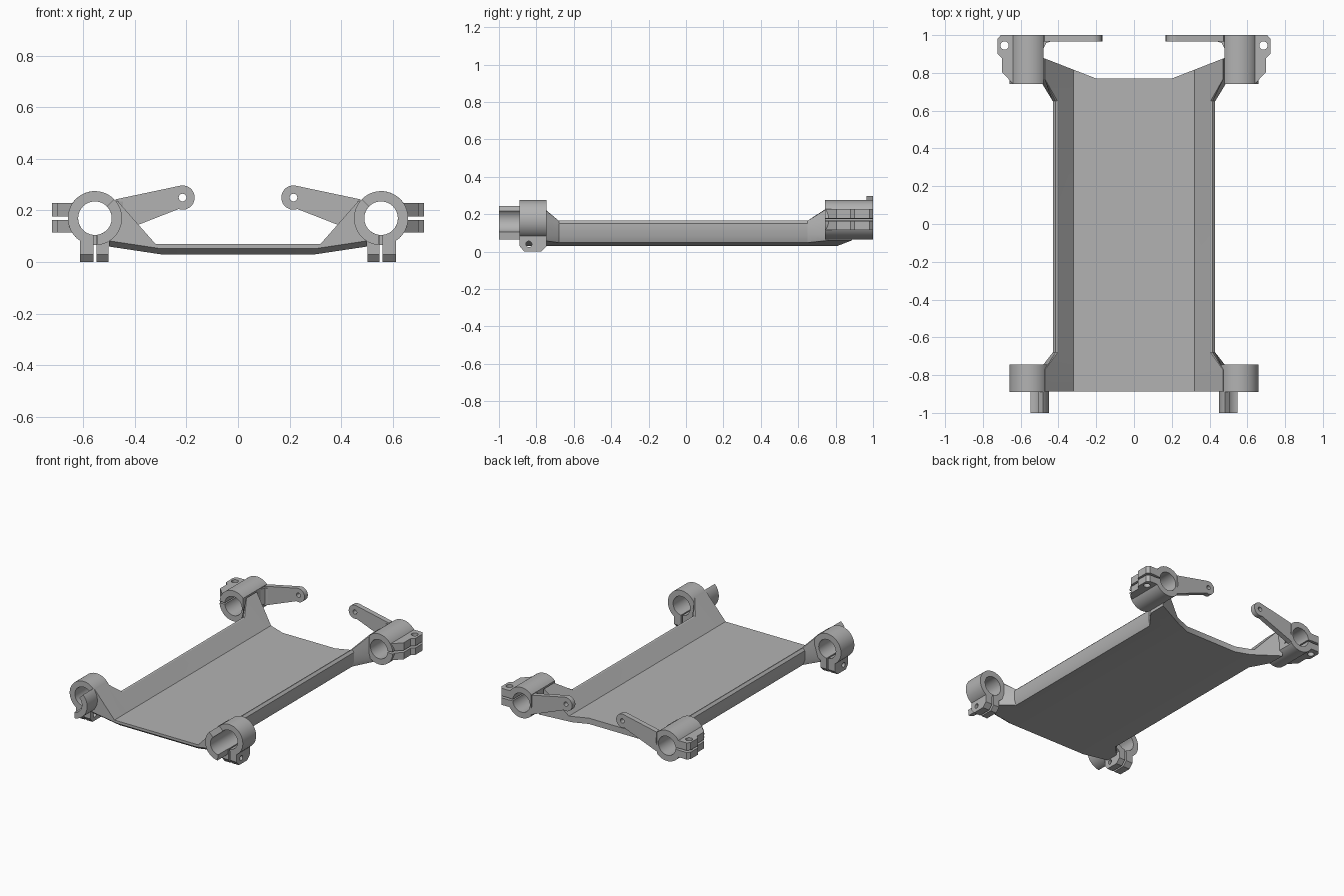
import bpy, bmesh
from math import sin, cos, radians

cube = bpy.data.objects.get("Cube")
if cube:
    bpy.data.objects.remove(cube, do_unlink=True)

grey = bpy.data.materials.new("plain_grey")
grey.use_nodes = True
TONE = (0.45, 0.45, 0.45, 1)
grey.diffuse_color = TONE
grey.node_tree.nodes["Principled BSDF"].inputs["Base Color"].default_value = TONE

CX, CZ = 0.555, 0.17          # clamp ring centre
OUTER, INNER = 0.105, 0.065   # clamp ring radii


def finish(name, bm, mirror=True):
    """Turn a bmesh into an object, mirrored across the centre plane."""
    bmesh.ops.remove_doubles(bm, verts=bm.verts, dist=0.0001)
    bmesh.ops.recalc_face_normals(bm, faces=bm.faces)
    mesh = bpy.data.meshes.new(name)
    bm.to_mesh(mesh)
    bm.free()
    mesh.materials.clear()
    mesh.materials.append(grey)
    for p in mesh.polygons:
        p.use_smooth = True
        p.material_index = 0
    mesh.set_sharp_from_angle(angle=radians(25))
    obj = bpy.data.objects.new(name, mesh)
    bpy.context.collection.objects.link(obj)
    if mirror:
        mod = obj.modifiers.new("Mirror", 'MIRROR')
        mod.use_mirror_merge = False
    return obj


def prism(name, outlines, axis, lo, hi):
    """Extrude an outline (later outlines are holes) along an axis."""
    curve = bpy.data.curves.new(name + "_outline", 'CURVE')
    curve.dimensions = '2D'
    curve.fill_mode = 'BOTH'
    curve.extrude = (hi - lo) / 2
    for pts in outlines:
        spline = curve.splines.new('POLY')
        spline.points.add(len(pts) - 1)
        for p, (u, v) in zip(spline.points, pts):
            p.co = (u, v, 0, 1)
        spline.use_cyclic_u = True
    temp = bpy.data.objects.new(name + "_outline", curve)
    mesh = temp.to_mesh()
    bm = bmesh.new()
    bm.from_mesh(mesh)
    temp.to_mesh_clear()
    bpy.data.objects.remove(temp)
    bpy.data.curves.remove(curve)
    mid = (lo + hi) / 2
    for v in bm.verts:
        a, b, w = v.co.x, v.co.y, v.co.z + mid
        v.co = {'X': (w, a, b), 'Y': (a, w, b), 'Z': (a, b, w)}[axis]
    return finish(name, bm)


def arc(cx, cy, r, start, end, n=48):
    steps = [radians(start + (end - start) * i / n) for i in range(n + 1)]
    return [(cx + r * cos(a), cy + r * sin(a)) for a in steps]


def hole(cx, cy, r):
    return arc(cx, cy, r, 0, 345, 23)


def sector(start, end):
    return arc(CX, CZ, OUTER, start, end) + arc(CX, CZ, INNER, end, start)


# Tray: half cross-sections lofted along y, flaring into the rings at the ends
middle = [(0.2, 0.07), (0.32, 0.07), (0.405, 0.162), (0.415, 0.165), (0.43, 0.15),
          (0.43, 0.085), (0.415, 0.048), (0.3, 0.03), (0.2, 0.03)]
flared = [(0.2, 0.07), (0.32, 0.07), (0.47, 0.24), (0.473, 0.235), (0.475, 0.17),
          (0.5, 0.085), (0.5, 0.06), (0.3, 0.03), (0.2, 0.03)]
bevelled = flared[:6] + [(x, z + 0.022) for x, z in flared[6:]]


def flat(y):
    return lambda x: y


def rear_edge(x):
    return 0.77 + (x - 0.2) * 0.39


stations = [(bevelled, flat(-0.888)), (flared, flat(-0.86)), (flared, flat(-0.77)),
            (middle, flat(-0.68)), (middle, flat(0.65)), (flared, flat(0.765)),
            (flared, rear_edge)]
bm = bmesh.new()
loops = []
for prof, y_at in stations:
    right = [bm.verts.new((x, y_at(x), z)) for x, z in prof]
    left = [bm.verts.new((-x, y_at(x), z)) for x, z in reversed(prof)]
    loops.append(right + left)
for a, b in zip(loops, loops[1:]):
    for i in range(len(a)):
        j = (i + 1) % len(a)
        bm.faces.new((a[i], a[j], b[j], b[i]))
half = len(middle)
for end in (loops[0], loops[-1]):
    bm.faces.new(end[:half])
    bm.faces.new(end[half:])
    bm.faces.new((end[0], end[half - 1], end[half], end[-1]))
finish("tray", bm, mirror=False)

# Front clamps: split ring, half sleeve and two bolt ears below
prism("front_clamp_ring", [sector(-86, 266)], 'Y', -0.89, -0.745)
prism("front_half_sleeve", [sector(135, 264)], 'Y', -1.0, -0.888)
ear = [(-0.89, 0.095), (-0.89, 0.03), (-0.865, 0), (-0.775, 0), (-0.745, 0.03), (-0.745, 0.095)]
for label, lo, hi in (("inner", 0.503, 0.549), ("outer", 0.561, 0.613)):
    prism("front_clamp_ear_" + label, [ear, hole(-0.84, 0.04, 0.016)], 'X', lo, hi)

# Rear clamps: split ring with flat inner side and two bolt ears outside
rear_ring = [(max(x, 0.48), z) for x, z in sector(4, 356)]
prism("rear_clamp_ring", [rear_ring], 'Y', 0.742, 1.0)
ear = [(0.632, 0.742), (0.64, 0.742), (0.70, 0.805), (0.70, 0.88), (0.722, 0.90),
       (0.722, 0.98), (0.705, 1.0), (0.632, 1.0)]
for label, lo, hi in (("lower", 0.115, 0.163), ("upper", 0.177, 0.229)):
    prism("rear_clamp_ear_" + label, [ear, hole(0.685, 0.945, 0.022)], 'Z', lo, hi)

# Rear arms reaching inward, with a gusset against the ring
arm = arc(0.215, 0.25, 0.047, 78, 289, 24) + [(0.5, 0.1), (0.472, 0.17), (0.475, 0.243)]
prism("rear_arm", [arm, hole(0.215, 0.25, 0.015)], 'Y', 0.965, 1.0)
gusset = [(0.44, 0.967), (0.465, 0.958), (0.478, 0.93), (0.485, 0.93), (0.485, 0.967)]
prism("rear_arm_gusset", [gusset], 'Z', 0.125, 0.235)
